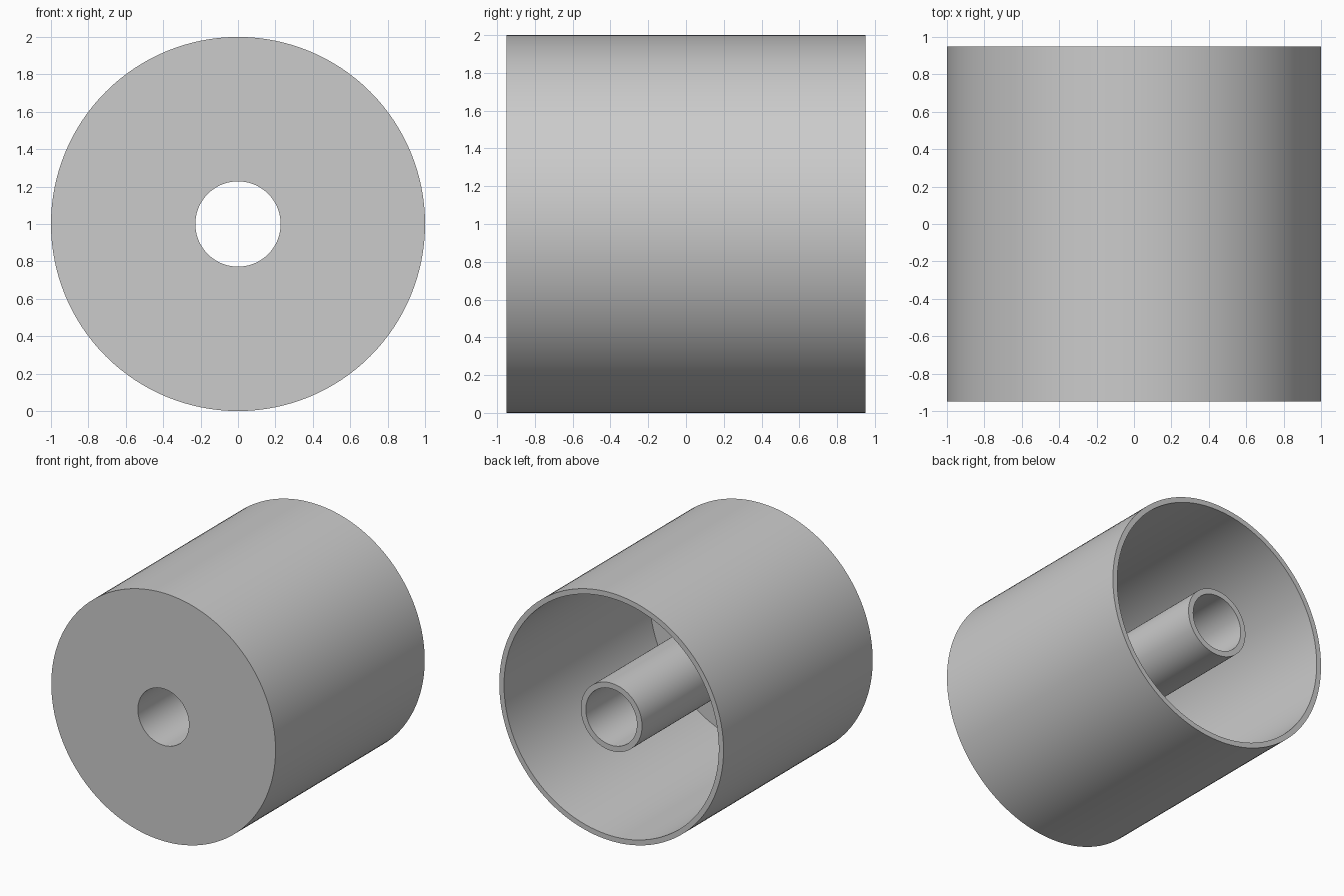
import bpy
import bmesh
import math
from mathutils import Matrix, Vector

cube = bpy.data.objects.get("Cube")
if cube:
    bpy.data.objects.remove(cube, do_unlink=True)

SEGMENTS = 128
OUTER_R, INNER_R = 1.0, 0.958      # outer wall
HUB_R, BORE_R = 0.273, 0.228       # central tube
FRONT, BACK = -0.95, 0.95
FLOOR = FRONT + 0.045              # inner side of the front plate

grey = bpy.data.materials.new("light grey")
grey.use_nodes = True
colour = (0.6, 0.6, 0.6, 1.0)
grey.diffuse_color = colour
grey.node_tree.nodes["Principled BSDF"].inputs["Base Color"].default_value = colour


def lathe(name, profile):
    """Revolve a closed (radius, y) profile around the y axis."""
    bm = bmesh.new()
    verts = [bm.verts.new((r, y, 0)) for r, y in profile]
    edges = [bm.edges.new((v, verts[(i + 1) % len(verts)])) for i, v in enumerate(verts)]
    bmesh.ops.spin(bm, geom=verts + edges, cent=Vector(), axis=Vector((0, 1, 0)),
                   angle=math.tau, steps=SEGMENTS)
    bmesh.ops.remove_doubles(bm, verts=bm.verts[:], dist=0.0001)
    bmesh.ops.recalc_face_normals(bm, faces=bm.faces[:])
    bmesh.ops.transform(bm, matrix=Matrix.Translation((0, 0, 1)), verts=bm.verts[:])
    mesh = bpy.data.meshes.new(name)
    bm.to_mesh(mesh)
    bm.free()
    mesh.materials.append(grey)
    obj = bpy.data.objects.new(name, mesh)
    bpy.context.collection.objects.link(obj)
    bpy.ops.object.select_all(action='DESELECT')
    obj.select_set(True)
    bpy.context.view_layer.objects.active = obj
    bpy.ops.object.shade_smooth_by_angle(angle=math.radians(30))
    return obj


# Cup with a closed front plate, an open back and a through-bored central tube
lathe("cup_with_central_tube", [
    (BORE_R, FRONT), (OUTER_R, FRONT), (OUTER_R, BACK), (INNER_R, BACK),
    (INNER_R, FLOOR), (HUB_R, FLOOR), (HUB_R, BACK), (BORE_R, BACK),
])
